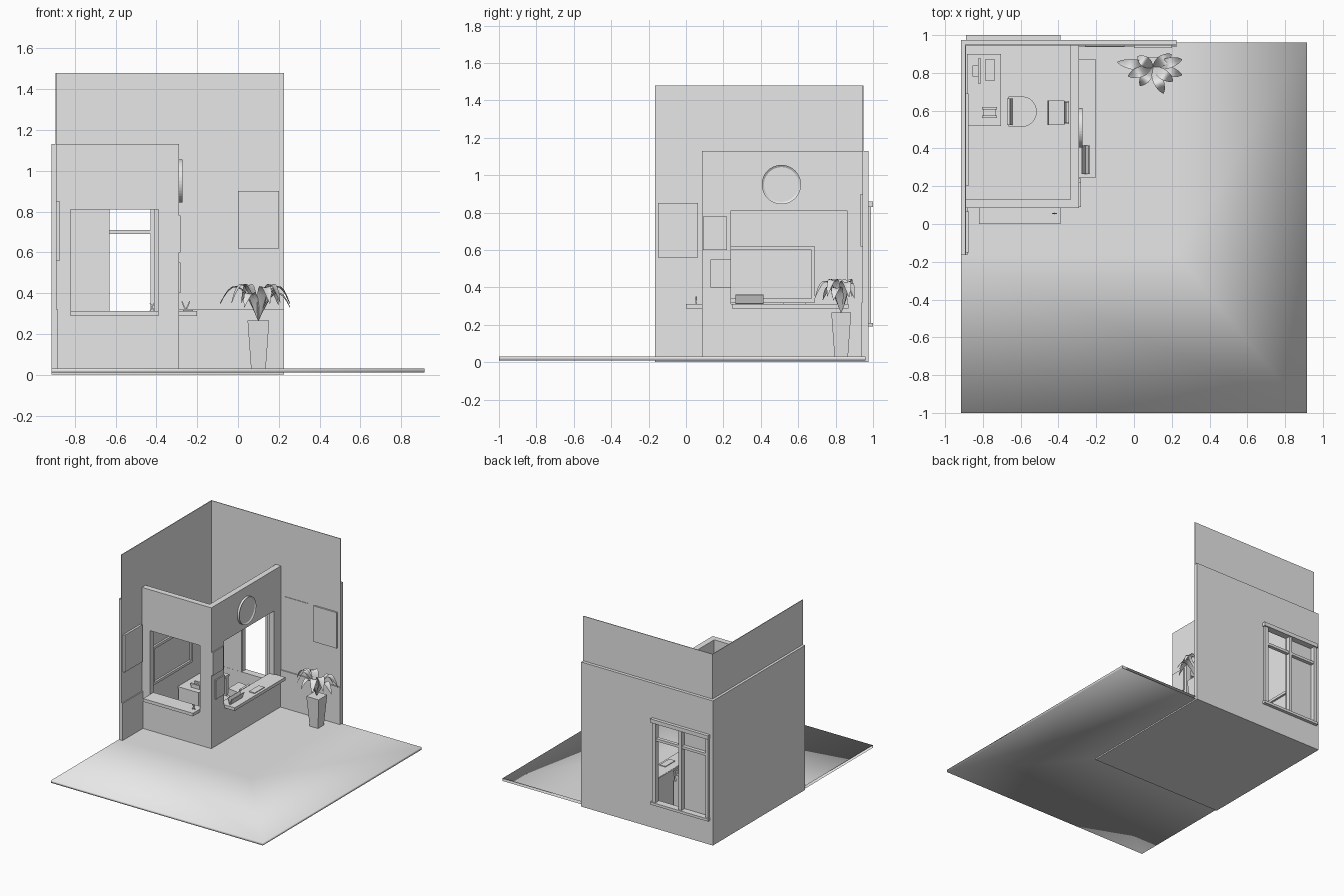
import bpy, bmesh, math
from mathutils import Vector, Matrix

cube = bpy.data.objects.get("Cube")
if cube:
    bpy.data.objects.remove(cube, do_unlink=True)

grey = bpy.data.materials.new("plain grey")
grey.use_nodes = True
grey.diffuse_color = (0.8, 0.8, 0.8, 1)
grey.node_tree.nodes["Principled BSDF"].inputs["Base Color"].default_value = (0.8, 0.8, 0.8, 1)


def finish(name, bm, smooth=False, recalc=True):
    if recalc:
        bmesh.ops.recalc_face_normals(bm, faces=bm.faces)
    mesh = bpy.data.meshes.new(name)
    bm.to_mesh(mesh)
    bm.free()
    mesh.materials.append(grey)
    for p in mesh.polygons:
        p.use_smooth = smooth
    ob = bpy.data.objects.new(name, mesh)
    bpy.context.collection.objects.link(ob)
    return ob


def box(name, x0, x1, y0, y1, z0, z1, tilt=0, axis='Y', taper=1):
    """Box from its limits, optionally tilted about its centre or narrowed at the base."""
    bm = bmesh.new()
    bmesh.ops.create_cube(bm, size=1)
    for v in bm.verts:
        s = taper if v.co.z < 0 else 1
        v.co = (v.co.x * (x1 - x0) * s, v.co.y * (y1 - y0) * s, v.co.z * (z1 - z0))
    place = Matrix.Translation(((x0 + x1) / 2, (y0 + y1) / 2, (z0 + z1) / 2))
    bm.transform(place @ Matrix.Rotation(tilt, 4, axis))
    return finish(name, bm)


def holed_wall(name, axis, depth, outer, hole):
    """Wall slab with a rectangular opening; rectangles are (u0, u1, z0, z1)."""
    bm = bmesh.new()
    rings = []
    for d in depth:
        for u0, u1, z0, z1 in (outer, hole):
            pts = [(u0, z0), (u1, z0), (u1, z1), (u0, z1)]
            rings.append([bm.verts.new((d, u, z) if axis == 'X' else (u, d, z)) for u, z in pts])
    a, b, c, d = rings
    for r, s in ((a, b), (c, d), (a, c), (b, d)):
        for i in range(4):
            j = (i + 1) % 4
            bm.faces.new((r[i], r[j], s[j], s[i]))
    return finish(name, bm)


# floor and the softly shaded ground apron around two sides
box("room_floor", -.89, .225, -.165, .95, 0, .03)
bm = bmesh.new()
paths = []
for x, y, z in ((.225, -.165, .03), (.915, -1, .03), (.915, -1, .01), (.225, -.165, .01)):
    paths.append([bm.verts.new(p) for p in ((-.915, y, z), (x, y, z), (x, .96, z))])
for r, s in zip(paths, paths[1:]):
    for i in range(2):
        bm.faces.new((r[i], s[i], s[i + 1], r[i + 1]))
finish("ground_apron", bm, smooth=True)

# tall inner walls and the lower outer shell, with the back window opening
window = (-.87, -.41, .21, .83)
box("side_wall", -.895, -.89, -.165, .95, .0, 1.48)
box("side_shell", -.915, -.895, -.165, .975, 0, 1.13)
holed_wall("back_wall", 'Y', (.945, .95), (-.89, .225, 0, 1.48), window)
holed_wall("back_shell", 'Y', (.95, .975), (-.895, .225, 0, 1.13), window)

# back window
for name, x0, x1 in (("right_jamb", -.885, -.86), ("mullion", -.655, -.63), ("left_jamb", -.43, -.4)):
    box("window_" + name, x0, x1, .955, .99, .21, .83)
box("window_transom", -.87, -.41, .957, .985, .69, .71)
box("window_head", -.89, -.39, .96, 1, .83, .86)
box("window_sill", -.89, -.39, .96, 1, .19, .21)
box("window_blind", -.87, -.63, .946, .952, .21, .83)

# ticket room partitions, each with a serving opening and counter
holed_wall("front_partition", 'Y', (.085, .13), (-.89, -.29, .03, 1.13), (-.82, -.39, .31, .81))
holed_wall("side_partition", 'X', (-.335, -.29), (.13, .95, .03, 1.13), (.24, .86, .31, .81))
box("front_counter", -.82, -.39, 0, .125, .288, .312)
box("side_counter", -.33, -.2, .245, .87, .288, .312)

# wainscot on the tall walls
box("side_wainscot", -.89, -.882, -.165, .085, .03, .32)
box("back_wainscot", -.29, .225, .937, .945, .03, .32)

# framed boards
box("side_wall_picture", -.89, -.873, -.15, .065, .56, .85)
holed_wall("inner_board_frame", 'X', (-.89, -.875), (.2, .69, .32, .62), (.22, .67, .34, .6))
box("back_wall_picture", 0, .2, .932, .945, .62, .9)
box("back_wall_poster", -.26, -.05, .941, .945, .62, .9)
box("upper_notice", -.29, -.281, .09, .22, .6, .78)
box("lower_notice", -.29, -.281, .13, .24, .4, .55)

# wall clock with a recessed face
bm = bmesh.new()
bmesh.ops.create_cone(bm, cap_ends=True, segments=40, radius1=.105, radius2=.105, depth=.018)
face = max(bm.faces, key=lambda f: f.calc_center_median().z)
bmesh.ops.inset_region(bm, faces=[face], thickness=.012)
bmesh.ops.translate(bm, verts=face.verts, vec=(0, 0, -.008))
bm.transform(Matrix.Translation((-.281, .51, .95)) @ Matrix.Rotation(math.pi / 2, 4, 'Y'))
finish("wall_clock", bm)

# desk with its equipment
box("desk_top", -.885, -.705, .52, .9, .175, .19)
for y in (.525, .865):
    box("desk_side", -.88, -.71, y, y + .03, .03, .175)
box("desk_back", -.88, -.865, .55, .87, .03, .175)
box("monitor_body", -.855, -.825, .78, .84, .2, .26)
box("monitor_screen", -.825, -.81, .745, .875, .2, .29)
box("keyboard", -.79, -.735, .76, .87, .19, .2)
box("telephone_base", -.8, -.73, .565, .62, .19, .21)
for y in (.56, .605):
    box("telephone_handset", -.805, -.725, y, y + .015, .21, .222)
box("floor_mat", -.885, -.39, .25, .94, .03, .032)

# office chair with a rounded seat front
bm = bmesh.new()
outline = [(-.665, .515), (-.59, .515)]
outline += [(-.59 + .075 * math.sin(a), .595 - .08 * math.cos(a))
            for a in [math.pi * i / 12 for i in range(1, 12)]]
outline += [(-.59, .675), (-.665, .675)]
seat = bm.faces.new([bm.verts.new((x, y, .125)) for x, y in outline])
up = bmesh.ops.extrude_face_region(bm, geom=[seat])["geom"]
bmesh.ops.translate(bm, verts=[v for v in up if isinstance(v, bmesh.types.BMVert)], vec=(0, 0, .02))
finish("chair_seat", bm)
box("chair_back", -.665, -.65, .525, .665, .16, .27, tilt=-.12)
box("chair_post", -.61, -.59, .585, .605, .04, .125)
for turn in (0, math.pi / 2):
    box("chair_foot", -.66, -.54, .587, .603, .03, .045, tilt=turn, axis='Z')

# register and display on the serving side
box("register_body", -.455, -.37, .525, .655, .23, .285, tilt=.1)
box("register_screen", -.365, -.35, .535, .645, .23, .305, tilt=.15)
box("register_stand", -.45, -.345, .53, .65, .03, .23)
box("counter_sign", -.268, -.262, .265, .415, .31, .362, tilt=-.4)
box("counter_sign_leg", -.25, -.244, .265, .415, .31, .362, tilt=.4)
box("counter_papers", -.27, -.22, .52, .64, .312, .318)
for turn in (-.5, .5):
    box("counter_pen", -.424, -.418, .052, .058, .312, .352, tilt=turn)

# potted plant
box("plant_pot", .047, .153, .777, .883, .03, .265, taper=.68)
bm = bmesh.new()
base = Vector((.1, .83, .26))
leaves = [(172, .19, .16), (200, .14, .17), (235, .12, .13), (292, .15, .16), (325, .13, .17),
          (345, .16, .13), (15, .16, .16), (35, .12, .15), (145, .1, .17)]
steps = 9
for angle, reach, lift in leaves:
    a = math.radians(angle)
    out = Vector((math.cos(a), math.sin(a), 0))
    side = Vector((-out.y, out.x, 0))
    last = None
    for i in range(steps + 1):
        t = i / steps
        rise = lift * (math.sin(min(t * 2.7, math.pi)) + .1 * t)
        mid = base + out * reach * t + Vector((0, 0, rise))
        half = .004 + .024 * math.sin(math.pi * t) ** .8 if 0 < i < steps else .002
        row = [bm.verts.new(mid + side * half * k + Vector((0, 0, .006 * abs(k)))) for k in (-1, 0, 1)]
        if last:
            for k in range(2):
                bm.faces.new((last[k + 1], last[k], row[k], row[k + 1]))
        last = row
finish("plant_leaves", bm, smooth=True, recalc=False)
